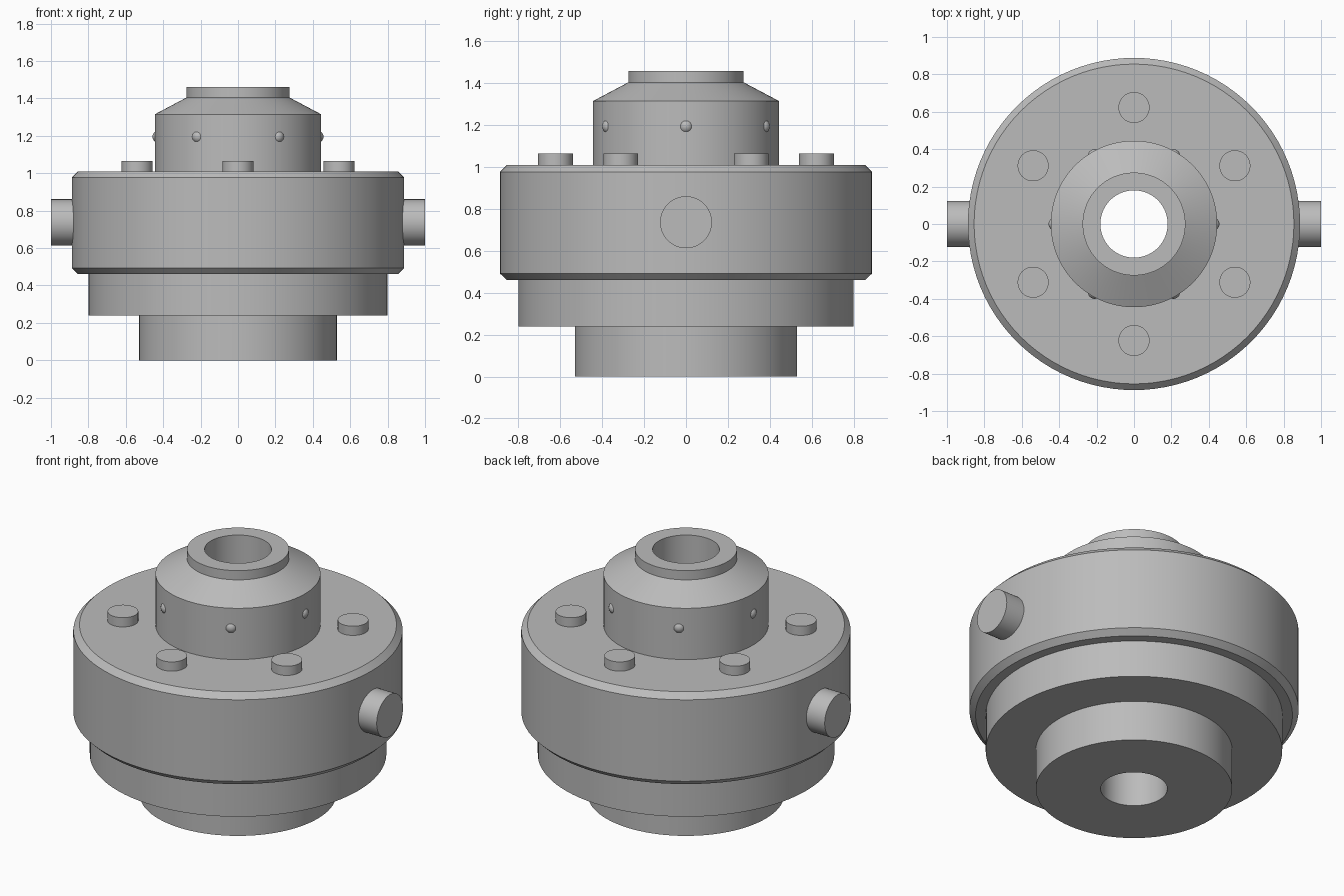
import bpy, math

cube = bpy.data.objects.get("Cube")
if cube:
    bpy.data.objects.remove(cube, do_unlink=True)

GREY = (0.5, 0.5, 0.5, 1.0)
steel = bpy.data.materials.new("grey metal")
steel.use_nodes = True
steel.diffuse_color = GREY
steel.node_tree.nodes["Principled BSDF"].inputs["Base Color"].default_value = GREY


def finish(obj, name):
    obj.name = name
    obj.data.materials.clear()
    obj.data.materials.append(steel)
    bpy.ops.object.select_all(action='DESELECT')
    obj.select_set(True)
    bpy.context.view_layer.objects.active = obj
    bpy.ops.object.shade_smooth_by_angle(angle=math.radians(25))
    return obj


def lathe(name, profile, segments=96):
    """Revolve a closed (radius, z) outline around the z axis."""
    n = len(profile)
    verts = [(r * math.cos(a), r * math.sin(a), z)
             for a in (math.tau * s / segments for s in range(segments))
             for r, z in profile]
    faces = []
    for s in range(segments):
        t = (s + 1) % segments
        for i in range(n):
            j = (i + 1) % n
            faces.append((s * n + i, t * n + i, t * n + j, s * n + j))
    mesh = bpy.data.meshes.new(name)
    mesh.from_pydata(verts, [], faces)
    mesh.update()
    obj = bpy.data.objects.new(name, mesh)
    bpy.context.collection.objects.link(obj)
    return finish(obj, name)


def cylinder(name, radius, depth, location, rotation=(0, 0, 0), segments=32):
    bpy.ops.mesh.primitive_cylinder_add(vertices=segments, radius=radius, depth=depth,
                                        location=location, rotation=rotation)
    return finish(bpy.context.object, name)


# Stepped body with chamfered drum, conical neck and a through bore
BORE = 0.18
lathe("housing", [
    (BORE, 0.0), (0.53, 0.0), (0.53, 0.24),        # foot
    (0.80, 0.24), (0.80, 0.46),                    # lower flange
    (0.855, 0.46), (0.888, 0.492),                 # drum
    (0.888, 0.977), (0.855, 1.01),
    (0.445, 1.01), (0.445, 1.315),                 # collar
    (0.275, 1.405), (0.275, 1.46), (BORE, 1.46),   # cone and lip
])

# Ring of bolt heads on the drum and locating domes around the collar
for k in range(6):
    a = math.radians(90 + 60 * k)
    cylinder(f"bolt_head_{k + 1}", 0.083, 0.085,
             (0.623 * math.cos(a), 0.623 * math.sin(a), 1.0225))
    b = math.radians(60 * k)
    bpy.ops.mesh.primitive_uv_sphere_add(
        segments=24, ring_count=12, radius=0.035,
        location=(0.422 * math.cos(b), 0.422 * math.sin(b), 1.195))
    finish(bpy.context.object, f"collar_dome_{k + 1}")

# Side pins
for side, name in ((1, "left_pin"), (-1, "right_pin")):
    cylinder(name, 0.124, 0.16, (side * 0.92, 0, 0.737), (0, math.pi / 2, 0), 48)
